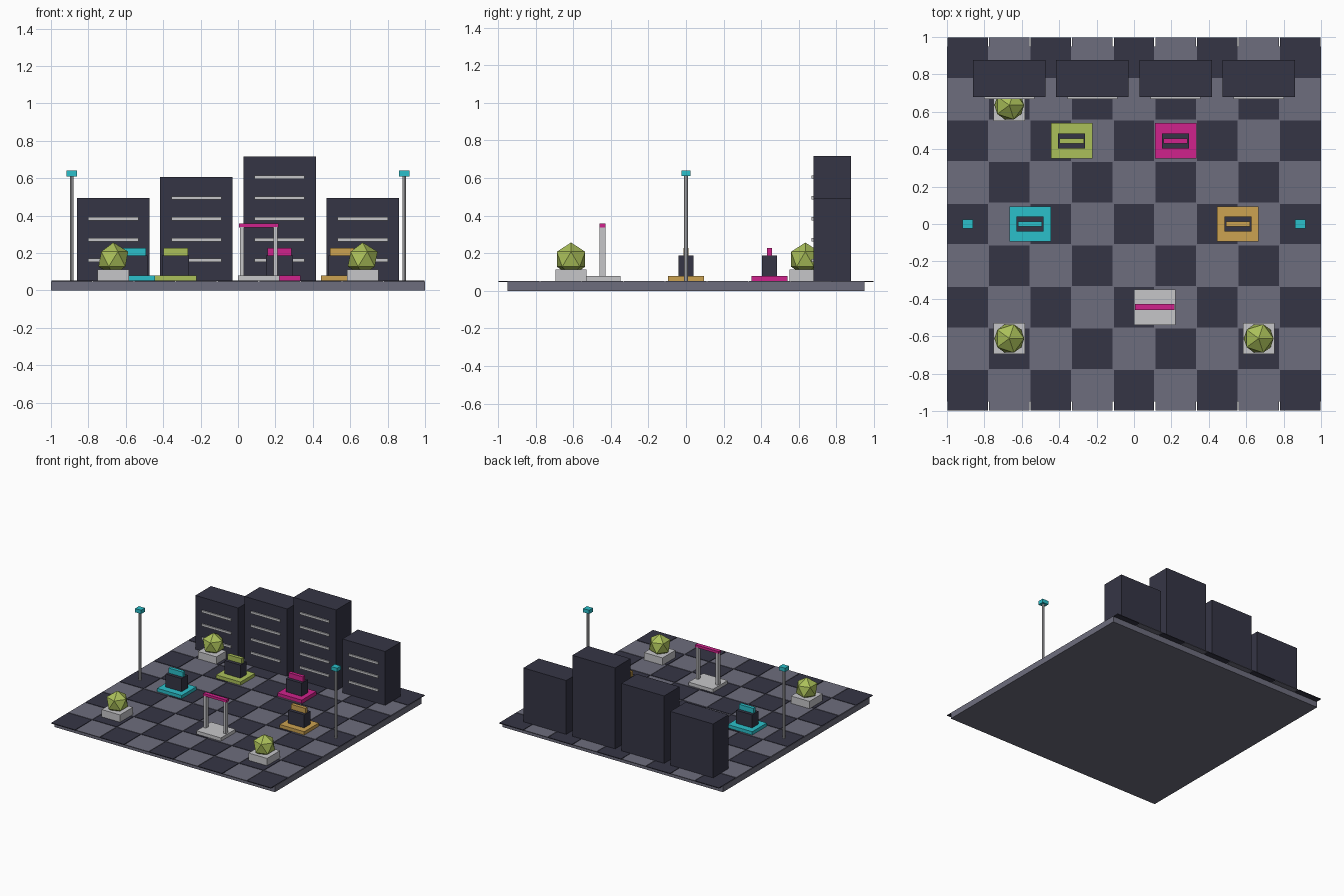
import bpy, bmesh
from mathutils import Matrix, Vector

if "Cube" in bpy.data.objects:
    bpy.data.objects.remove(bpy.data.objects["Cube"])


def mat(name, hexcol):
    lin = []
    for i in (0, 2, 4):
        c = int(hexcol[i:i + 2], 16) / 255
        lin.append(c / 12.92 if c <= 0.04045 else ((c + 0.055) / 1.055) ** 2.4)
    m = bpy.data.materials.new(name)
    m.diffuse_color = (*lin, 1)
    m.use_nodes = True
    m.node_tree.nodes["Principled BSDF"].inputs["Base Color"].default_value = m.diffuse_color
    return m


DARK = mat("dark_navy", "353545")
SLATE = mat("slate_grey", "6d6d7d")
PALE = mat("pale_grey", "c6c6c9")
CYAN = mat("cyan", "2bc0cb")
LIME = mat("lime_green", "abc05a")
PINK = mat("magenta", "d0228c")
GOLD = mat("amber", "cca251")


def finish(name, bm, material):
    me = bpy.data.meshes.new(name)
    bm.to_mesh(me)
    bm.free()
    me.materials.append(material)
    ob = bpy.data.objects.new(name, me)
    bpy.context.collection.objects.link(ob)
    return ob


def boxes(name, material, items):
    """items: (x, y, width, depth, z_bottom, z_top) per box"""
    bm = bmesh.new()
    for x, y, w, d, z0, z1 in items:
        bmesh.ops.create_cube(bm, size=1, matrix=Matrix.Translation(
            (x, y, (z0 + z1) / 2)) @ Matrix.Diagonal((w, d, z1 - z0, 1)))
    return finish(name, bm, material)


G = 0.05          # ground level
P = 2 / 9         # tile pitch

# Base slab and chequered floor tiles
boxes("base_slab", SLATE, [(0, 0, 2, 1.9, 0, G - 0.001)])
for parity, name, m in ((0, "dark_tiles", DARK), (1, "light_tiles", SLATE)):
    boxes(name, m, [((i - 4) * P, (j - 4) * P, 0.216, 0.216, 0.047, 0.053)
                    for i in range(9) for j in range(9) if (i + j) % 2 == parity])

# Row of tower blocks with window strips on the front
for n, (x, floors) in enumerate(((-3, 4), (-1, 5), (1, 6), (3, 4))):
    x *= P
    boxes(f"tower_{n}", DARK, [(x, 0.778, 0.388, 0.2, G, G + floors * P / 2)])
    boxes(f"tower_windows_{n}", PALE,
          [(x, 0.6735, 0.268, 0.009, z - 0.009, z + 0.009)
           for z in (G + k * P / 2 for k in range(1, floors))])

# Coloured stalls: plinth, dark body, top bar
for name, m, x, y in (("cyan", CYAN, -2.5 * P, 0), ("lime", LIME, -1.5 * P, 2 * P),
                      ("magenta", PINK, P, 2 * P), ("amber", GOLD, 2.5 * P, 0)):
    boxes(f"{name}_stall_plinth", m, [(x, y, P, 0.189, G, 0.08)])
    boxes(f"{name}_stall_body", DARK, [(x, y, 0.144, 0.08, 0.08, 0.187)])
    boxes(f"{name}_stall_bar", m, [(x, y, 0.13, 0.028, 0.187, 0.228)])

# Gateway
gx, gy = P / 2, -2 * P
boxes("gate_plinth", PALE, [(gx, gy, P, 0.189, G, 0.08)])
boxes("gate_posts", PALE, [(gx + s * 0.089, gy, 0.022, 0.033, 0.08, 0.34) for s in (-1, 1)])
boxes("gate_beam", PINK, [(gx, gy, 0.211, 0.033, 0.338, 0.358)])

# Lamp posts
for side, x in (("left", -4 * P), ("right", 4 * P)):
    bm = bmesh.new()
    bmesh.ops.create_cone(bm, cap_ends=True, segments=8, radius1=0.01, radius2=0.01,
                          depth=0.56, matrix=Matrix.Translation((x, 0, G + 0.28)))
    finish(f"{side}_lamp_pole", bm, PALE)
    boxes(f"{side}_lamp_head", CYAN, [(x, 0, 0.055, 0.05, 0.61, 0.641)])

# Planters with faceted bushes
for n, (x, y) in enumerate(((-3 * P, 0.635), (-3 * P, -0.612), (3 * P, -0.612))):
    boxes(f"planter_{n}", PALE, [(x, y, 0.167, 0.167, G, 0.113)])
    bm = bmesh.new()
    bmesh.ops.create_icosphere(bm, subdivisions=1, radius=0.089,
                               matrix=Matrix.Translation(Vector((x, y, 0.168))))
    finish(f"bush_{n}", bm, LIME)
